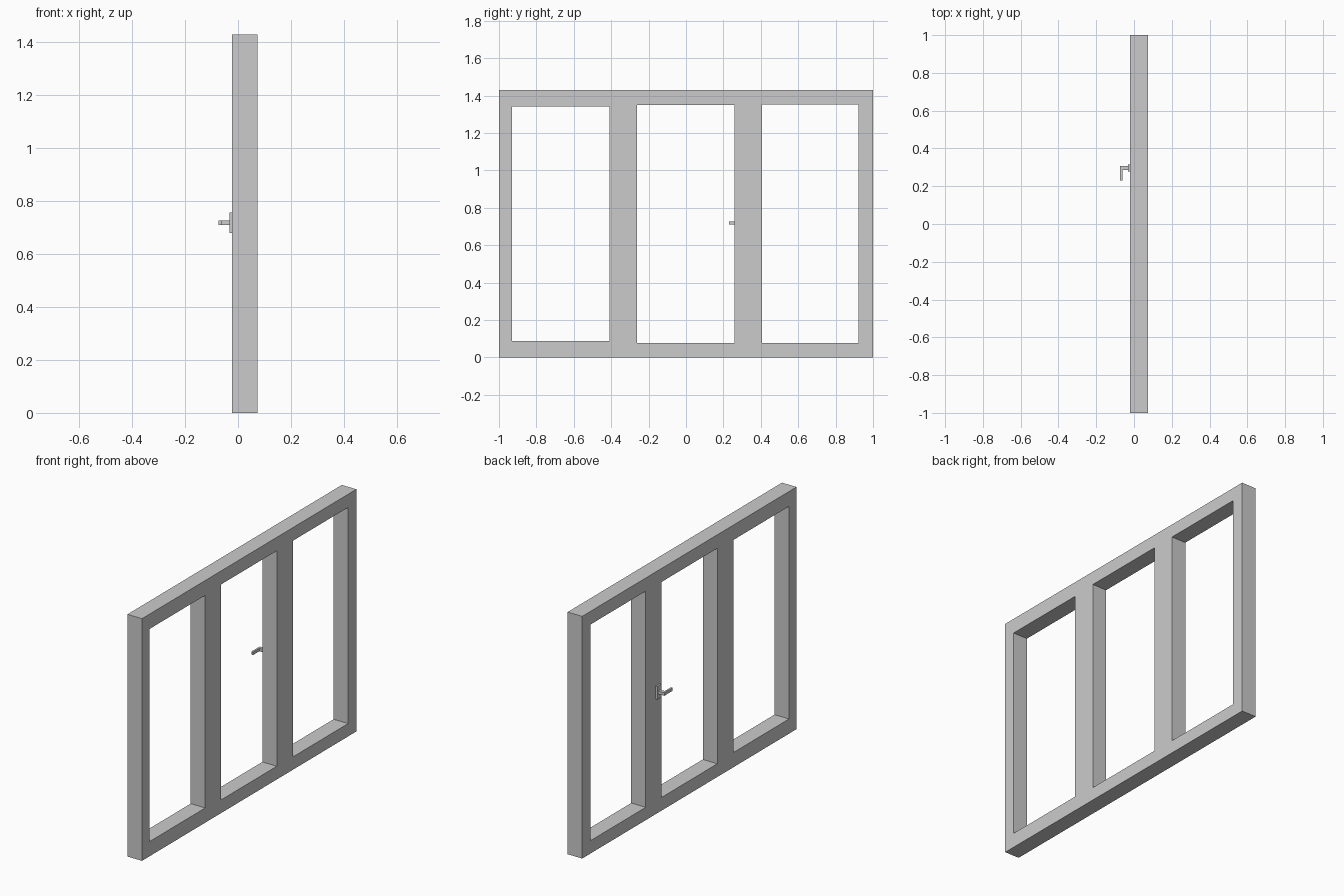
import bpy
import bmesh
from math import pi

if "Cube" in bpy.data.objects:
    bpy.data.objects.remove(bpy.data.objects["Cube"])


def rect(y0, y1, z0, z1):
    return [(y0, z0), (y1, z0), (y1, z1), (y0, z1)]


def extruded(name, outlines, depth, location, rotation=(0, 0, 0)):
    """Fill closed outlines (inner ones become holes) and extrude them."""
    curve = bpy.data.curves.new(name, 'CURVE')
    curve.dimensions = '2D'
    curve.fill_mode = 'BOTH'
    curve.extrude = depth / 2
    for pts in outlines:
        s = curve.splines.new('POLY')
        s.points.add(len(pts) - 1)
        for p, (a, b) in zip(s.points, pts):
            p.co = (a, b, 0, 1)
        s.use_cyclic_u = True
        s.use_smooth = False
    ob = bpy.data.objects.new(name, curve)
    bpy.context.collection.objects.link(ob)
    ob.location = location
    ob.rotation_euler = rotation
    # Turn into a clean welded mesh
    bpy.ops.object.select_all(action='DESELECT')
    ob.select_set(True)
    bpy.context.view_layer.objects.active = ob
    bpy.ops.object.convert(target='MESH')
    ob = bpy.context.object
    bm = bmesh.new()
    bm.from_mesh(ob.data)
    bmesh.ops.remove_doubles(bm, verts=bm.verts, dist=1e-5)
    bmesh.ops.recalc_face_normals(bm, faces=bm.faces)
    for f in bm.faces:
        f.smooth = False
    bm.to_mesh(ob.data)
    bm.free()
    return ob


UPRIGHT = (pi / 2, 0, pi / 2)   # outline drawn in y-z, extruded along x
X0, X1 = -0.022, 0.073          # frame faces

# Window frame with three openings
extruded("window_frame", [
    rect(-1, 1, 0, 1.43),
    rect(-0.93, -0.41, 0.087, 1.342),
    rect(-0.261, 0.258, 0.078, 1.35),
    rect(0.407, 0.923, 0.076, 1.352),
], X1 - X0, ((X0 + X1) / 2, 0, 0), UPRIGHT)

# Handle backplate
extruded("handle_plate", [rect(0.278, 0.314, 0.68, 0.757)],
         0.011, (X0 - 0.0055, 0, 0), UPRIGHT)

# L-shaped handle lever
extruded("handle_lever", [[
    (-0.033, 0.287), (-0.033, 0.307), (-0.073, 0.307),
    (-0.073, 0.229), (-0.062, 0.229), (-0.062, 0.287),
]], 0.018, (0, 0, 0.7185))
